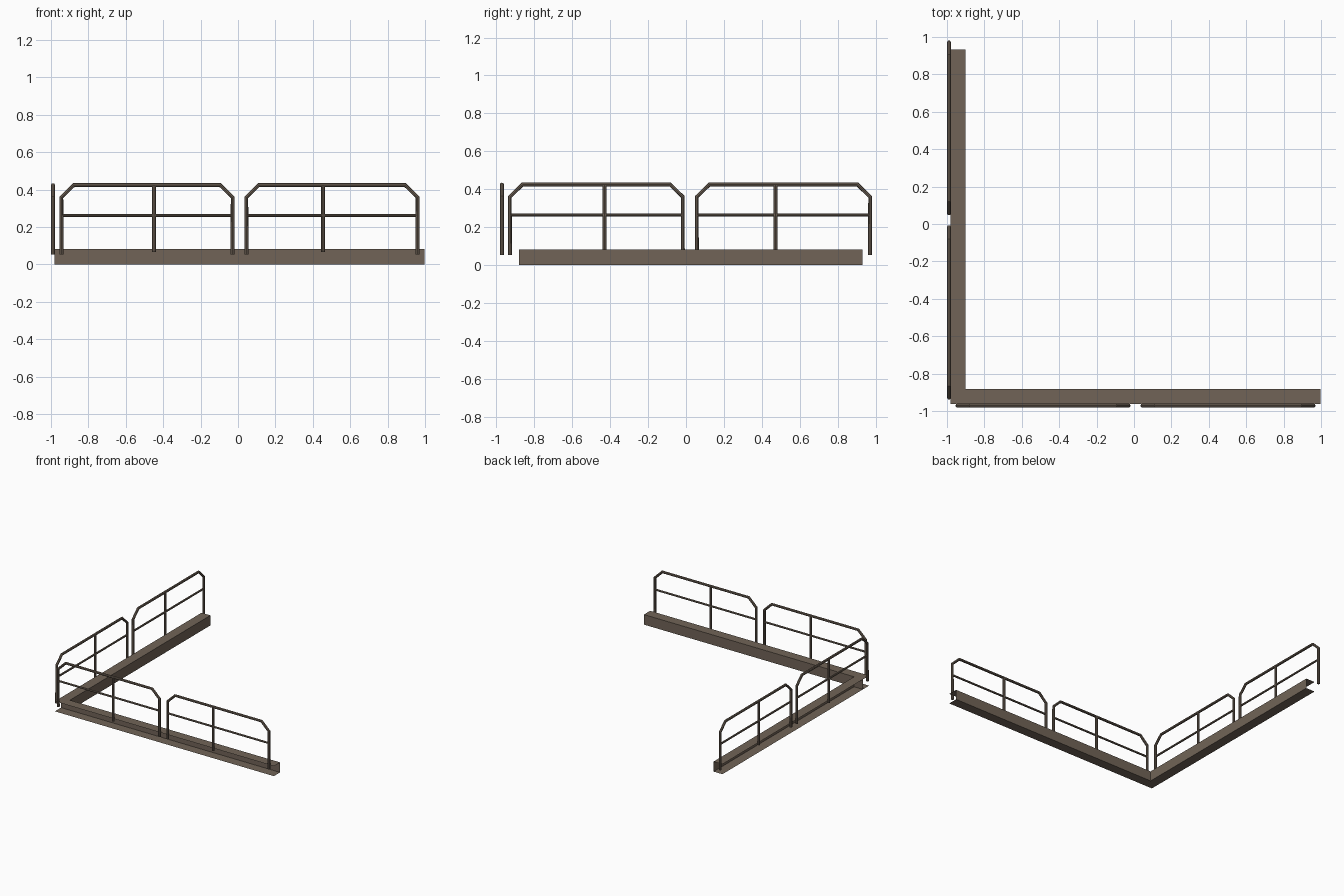
import bpy

if "Cube" in bpy.data.objects:
    bpy.data.objects.remove(bpy.data.objects["Cube"])

# One weathered brown paint for everything
paint = bpy.data.materials.new("weathered brown")
paint.diffuse_color = (0.165, 0.127, 0.096, 1)
paint.use_nodes = True
paint.node_tree.nodes["Principled BSDF"].inputs["Base Color"].default_value = paint.diffuse_color


def tube(data, points, radius_scale=1.0):
    """Add one straight-segment tube to a bevelled curve."""
    s = data.splines.new('POLY')
    s.points.add(len(points) - 1)
    for p, co in zip(s.points, points):
        p.co = (*co, 1)
        p.radius = radius_scale


def railing(name, place, end_outer, mid, end_inner):
    """Guard rail panel; place(u, z) maps the panel plane into the world."""
    data = bpy.data.curves.new(name, 'CURVE')
    data.dimensions = '3D'
    data.bevel_depth = 0.0105
    data.bevel_resolution = 2
    data.use_fill_caps = True
    a, b = sorted((end_outer, end_inner))
    c = 0.067
    # bent outer hoop, middle post, thinner middle rail
    hoop = [(a, 0.053), (a, 0.36), (a + c, 0.425),
            (b - c, 0.425), (b, 0.36), (b, 0.053)]
    tube(data, [place(u, z) for u, z in hoop])
    tube(data, [place(mid, 0.067), place(mid, 0.425)], 0.95)
    tube(data, [place(a, 0.263), place(b, 0.263)], 0.75)
    ob = bpy.data.objects.new(name, data)
    bpy.context.collection.objects.link(ob)
    data.materials.append(paint)
    bpy.ops.object.select_all(action='DESELECT')
    ob.select_set(True)
    bpy.context.view_layer.objects.active = ob
    bpy.ops.object.convert(target='MESH')
    bpy.ops.object.shade_smooth_by_angle()


def channel(name, profile, start, end, place):
    """Thin open C-section beam swept straight from start to end."""
    n = len(profile)
    verts = [place(u, w, z) for u in (start, end) for w, z in profile]
    faces = [(i, i + 1, n + i + 1, n + i) for i in range(n - 1)]
    me = bpy.data.meshes.new(name)
    me.from_pydata(verts, [], faces)
    me.materials.append(paint)
    ob = bpy.data.objects.new(name, me)
    bpy.context.collection.objects.link(ob)


# Channel beams, open to the outside
H = 0.082
channel("front_beam", [(-0.962, 0), (-0.882, 0), (-0.882, H), (-0.962, H)],
        -0.982, 0.998, lambda u, w, z: (u, w, z))
channel("left_beam", [(-0.982, 0), (-0.902, 0), (-0.902, H), (-0.982, H)],
        0.932, -0.882, lambda u, w, z: (w, u, z))

# Guard rails: two panels per side
front = lambda u, z: (u, -0.971, z)
left = lambda u, z: (-0.989, u, z)
railing("front_railing_left", front, -0.944, -0.449, -0.029)
railing("front_railing_right", front, 0.96, 0.455, 0.045)
railing("left_railing_front", left, -0.929, -0.43, -0.017)
railing("left_railing_back", left, 0.971, 0.472, 0.057)
